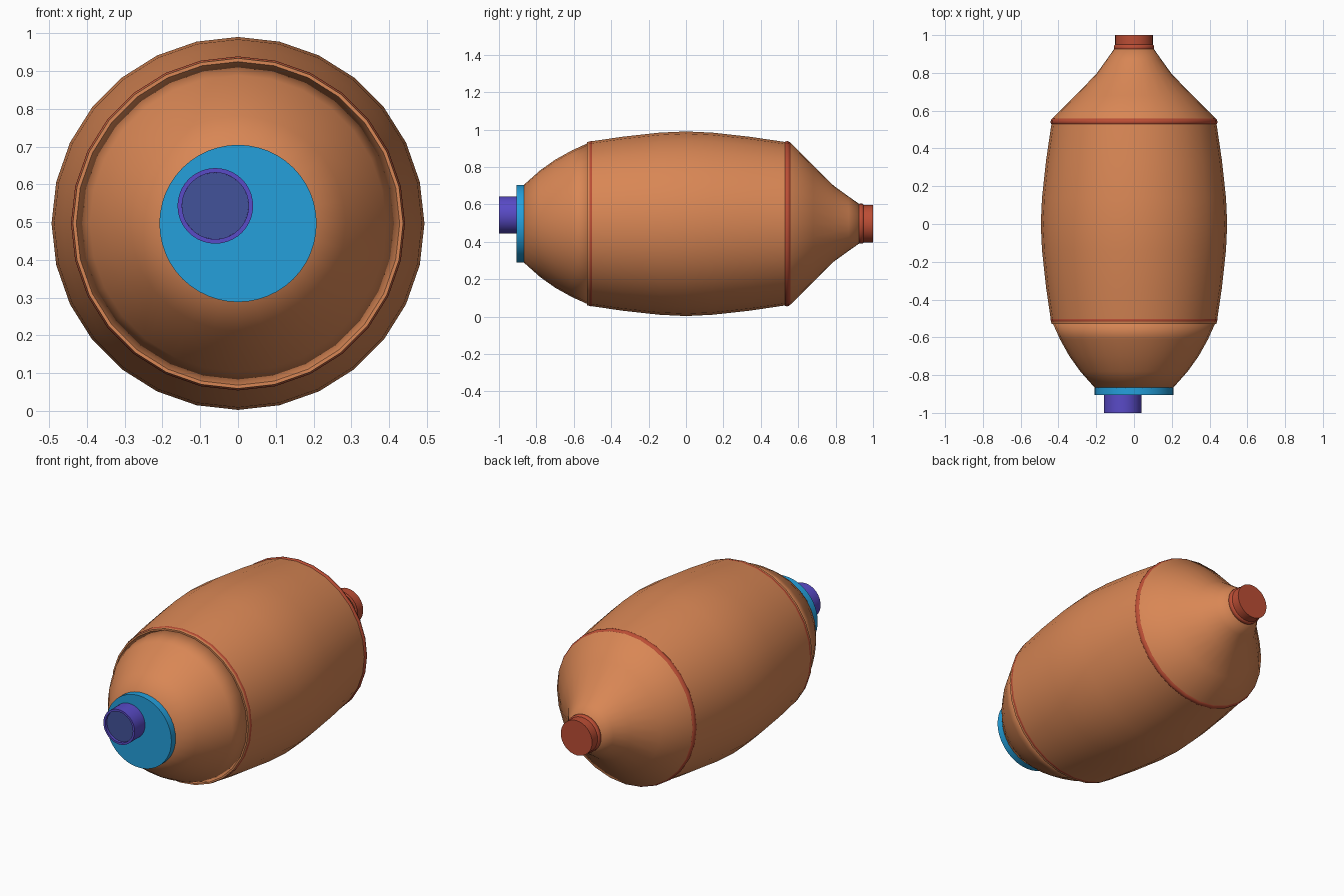
import bpy, bmesh, math

if "Cube" in bpy.data.objects:
    bpy.data.objects.remove(bpy.data.objects["Cube"])

CZ = 0.4965  # height of the long axis


def material(name, rgb):
    m = bpy.data.materials.new(name)
    m.diffuse_color = (*rgb, 1)
    m.use_nodes = True
    m.node_tree.nodes["Principled BSDF"].inputs["Base Color"].default_value = m.diffuse_color
    return m


ORANGE = material("orange", (0.69, 0.24, 0.09))
RED = material("red", (0.50, 0.075, 0.035))
BLUE = material("blue", (0.018, 0.35, 0.71))
PURPLE = material("purple", (0.10, 0.07, 0.57))
INDIGO = material("indigo", (0.055, 0.085, 0.32))


def lathe(name, profile, mat, sides, x=0.0, z=CZ, angle=None):
    """Spin (y, radius) points, listed front to back, about the y axis."""
    bm = bmesh.new()
    rings = []
    for y, r in profile:
        n = 1 if r == 0 else sides
        rings.append([bm.verts.new((r * math.sin(2 * math.pi * i / sides), y,
                                    r * math.cos(2 * math.pi * i / sides))) for i in range(n)])
    for a, b in zip(rings, rings[1:]):
        for i in range(sides):
            j = (i + 1) % sides
            corners = [a[i % len(a)], a[j % len(a)], b[j % len(b)], b[i % len(b)]]
            bm.faces.new(list(dict.fromkeys(corners)))
    bmesh.ops.recalc_face_normals(bm, faces=bm.faces)
    mesh = bpy.data.meshes.new(name)
    bm.to_mesh(mesh)
    bm.free()
    mesh.materials.append(mat)
    ob = bpy.data.objects.new(name, mesh)
    bpy.context.collection.objects.link(ob)
    ob.location = (x, 0, z)
    bpy.ops.object.select_all(action='DESELECT')
    ob.select_set(True)
    bpy.context.view_layer.objects.active = ob
    if angle is None:
        bpy.ops.object.shade_smooth()
    else:
        bpy.ops.object.shade_smooth_by_angle(angle=math.radians(angle))
    return ob


# bulging barrel body
half = [(0.53, 0.437), (0.34, 0.465), (0.14, 0.487)]
lathe("barrel_body", [(-0.53, 0)] + [(-y, r) for y, r in half] + [(0, 0.4935)]
      + half[::-1] + [(0.53, 0)], ORANGE, 28, angle=40)

# rounded front shoulder and tapered rear shoulder
lathe("front_shoulder", [(-0.87, 0), (-0.87, 0.205), (-0.78, 0.285), (-0.70, 0.342),
                         (-0.61, 0.392), (-0.51, 0.437), (-0.51, 0)], ORANGE, 28)
lathe("rear_shoulder", [(0.54, 0), (0.54, 0.437), (0.56, 0.432), (0.68, 0.312), (0.79, 0.203),
                        (0.87, 0.145), (0.93, 0.103), (0.93, 0)], ORANGE, 28)

# seam rings at both shoulders
for name, y in (("front_ring", -0.507), ("rear_ring", 0.541)):
    section = [(y + 0.019 * math.cos(a), 0.424 + 0.018 * math.sin(a))
               for a in (2 * math.pi * i / 12 for i in range(13))]
    ob = lathe(name, section, RED, 28)
    bm = bmesh.new()
    bm.from_mesh(ob.data)
    bmesh.ops.remove_doubles(bm, verts=bm.verts, dist=1e-5)
    bm.to_mesh(ob.data)
    bm.free()

# rear neck collar and stopper
lathe("neck_collar", [(0.92, 0), (0.92, 0.10), (0.927, 0.107), (0.943, 0.107),
                      (0.95, 0.10), (0.95, 0)], RED, 32, angle=50)
lathe("stopper", [(0.94, 0), (0.94, 0.10), (1.0, 0.10), (1.0, 0)], RED, 32, angle=30)

# front plate with an off-centre spout
lathe("front_plate", [(-0.905, 0), (-0.905, 0.208), (-0.865, 0.208), (-0.865, 0)],
      BLUE, 48, angle=30)
lathe("spout", [(-0.98, 0), (-0.98, 0.088), (-1.0, 0.088), (-1.0, 0.10), (-0.90, 0.10),
                (-0.90, 0)], PURPLE, 40, x=-0.06, z=0.543, angle=30)
lathe("spout_lens", [(-0.985, 0), (-0.985, 0.0879), (-0.975, 0.0879), (-0.975, 0)],
      INDIGO, 40, x=-0.06, z=0.543, angle=30)
